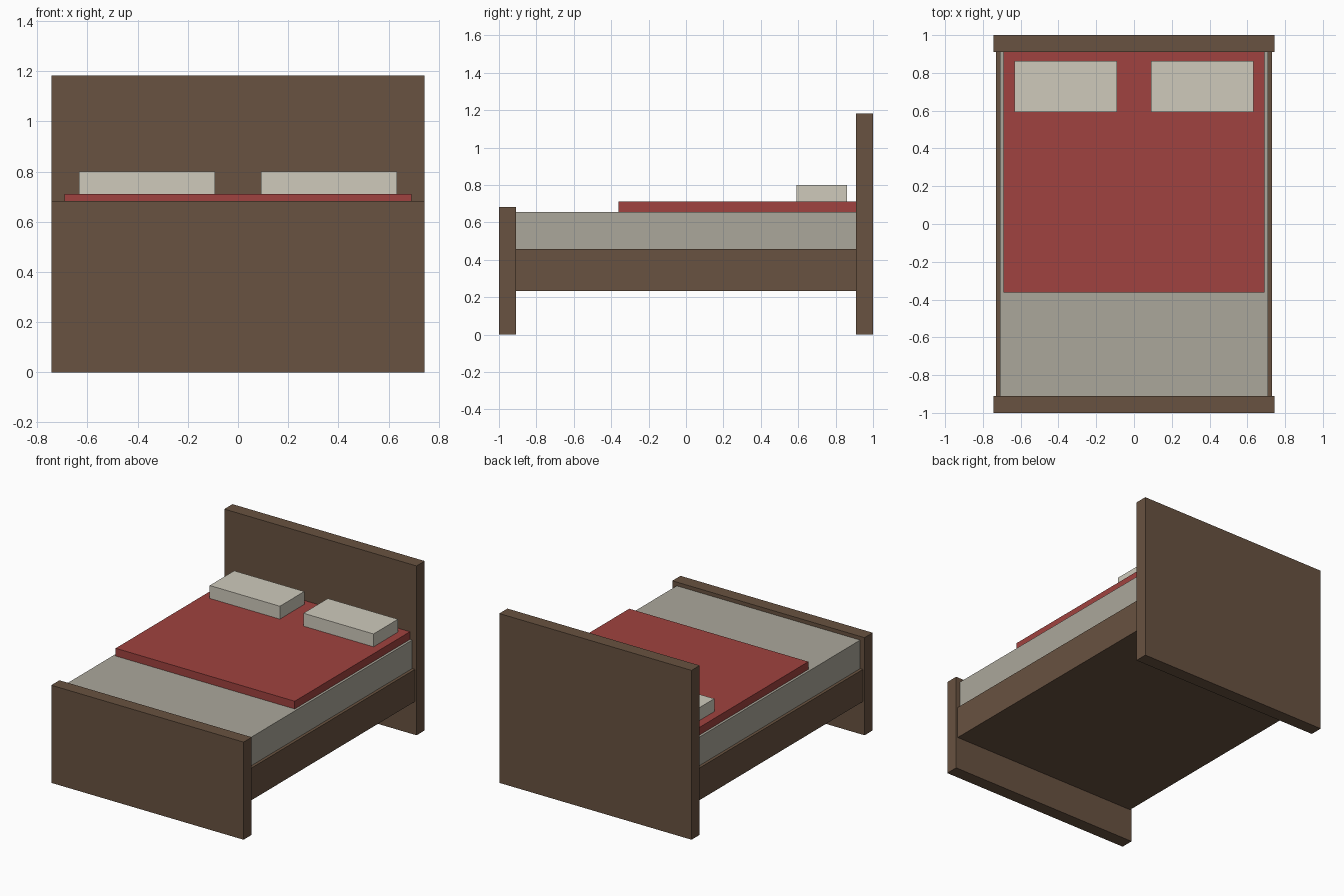
import bpy

if "Cube" in bpy.data.objects:
    bpy.data.objects.remove(bpy.data.objects["Cube"])


def material(name, color):
    mat = bpy.data.materials.new(name)
    mat.diffuse_color = (*color, 1)
    mat.use_nodes = True
    mat.node_tree.nodes["Principled BSDF"].inputs["Base Color"].default_value = mat.diffuse_color
    return mat


def box(name, x, y, z, mat):
    """Box from (min, max) ranges on each axis."""
    ranges = (x, y, z)
    bpy.ops.mesh.primitive_cube_add(size=1, location=[(a + b) / 2 for a, b in ranges])
    obj = bpy.context.object
    obj.name = name
    obj.scale = [b - a for a, b in ranges]
    bpy.ops.object.transform_apply(location=False, rotation=False, scale=True)
    obj.data.materials.append(mat)
    return obj


wood = material("wood", (0.14, 0.085, 0.052))
sheet = material("sheet", (0.41, 0.39, 0.33))
red = material("red_fabric", (0.35, 0.055, 0.05))
linen = material("linen", (0.62, 0.59, 0.50))

# Wooden end boards and bed base
box("headboard", (-0.743, 0.743), (0.91, 1.0), (0, 1.183), wood)
box("footboard", (-0.743, 0.743), (-1.0, -0.91), (0, 0.682), wood)
box("bed_frame", (-0.73, 0.73), (-0.91, 0.91), (0.232, 0.457), wood)

# Bedding
box("mattress", (-0.709, 0.709), (-0.91, 0.91), (0.457, 0.656), sheet)
box("blanket", (-0.692, 0.692), (-0.362, 0.91), (0.656, 0.71), red)

# Pair of pillows
for side, label in ((-1, "left"), (1, "right")):
    x = sorted((side * 0.091, side * 0.633))
    box(f"{label}_pillow", x, (0.592, 0.862), (0.71, 0.80), linen)
